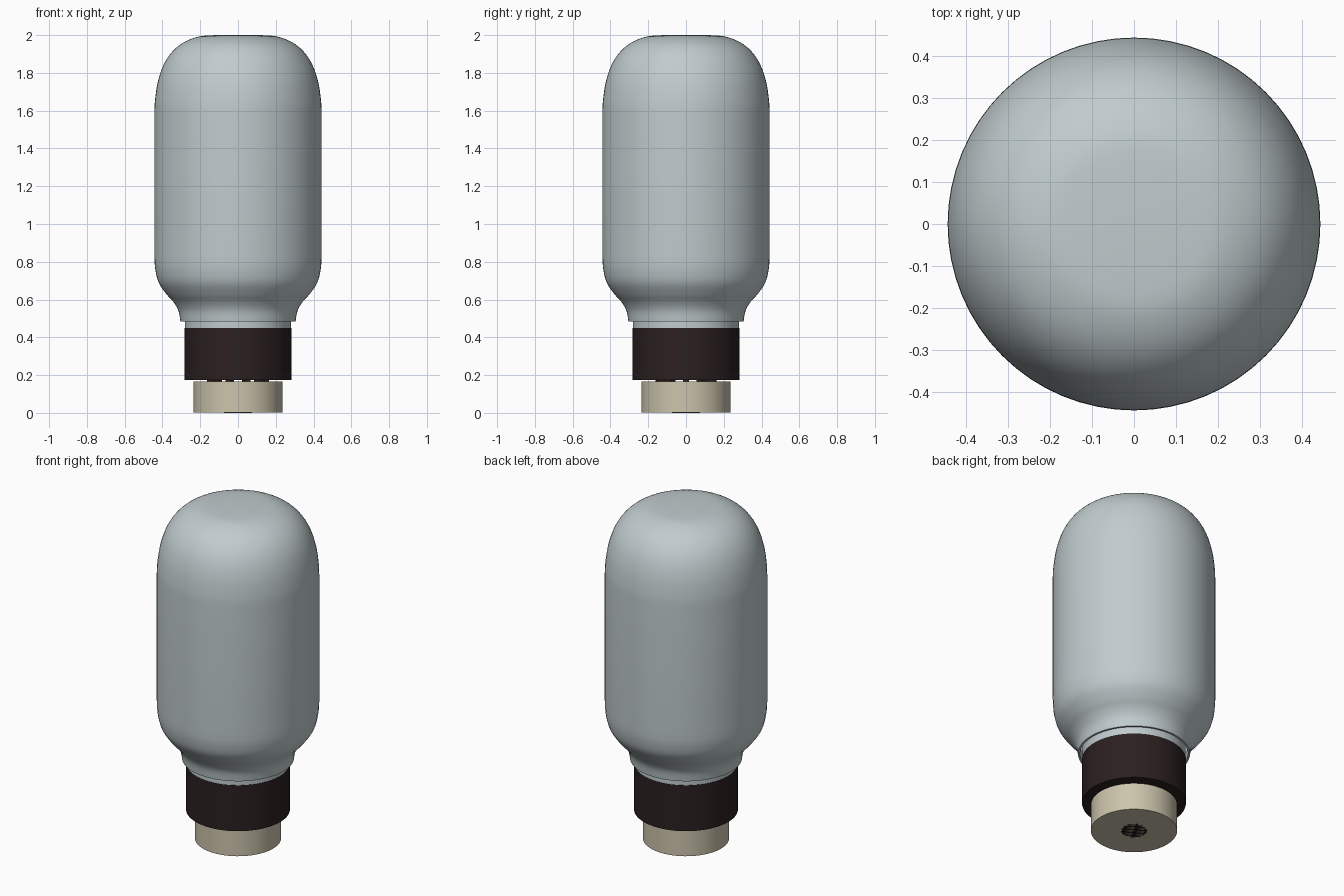
import bpy, bmesh, math
from mathutils import Matrix, Vector

cube = bpy.data.objects.get("Cube")
if cube:
    bpy.data.objects.remove(cube, do_unlink=True)


def material(name, rgb):
    mat = bpy.data.materials.new(name)
    mat.use_nodes = True
    mat.diffuse_color = (*rgb, 1)
    mat.node_tree.nodes["Principled BSDF"].inputs["Base Color"].default_value = (*rgb, 1)
    return mat


glass = material("pale grey glass", (0.53, 0.60, 0.615))
dark = material("dark brown", (0.024, 0.014, 0.014))
beige = material("beige", (0.60, 0.55, 0.41))


def finish(name, bm, mat):
    bmesh.ops.recalc_face_normals(bm, faces=bm.faces)
    mesh = bpy.data.meshes.new(name)
    bm.to_mesh(mesh)
    bm.free()
    mesh.materials.append(mat)
    obj = bpy.data.objects.new(name, mesh)
    bpy.context.collection.objects.link(obj)
    bpy.ops.object.select_all(action="DESELECT")
    obj.select_set(True)
    bpy.context.view_layer.objects.active = obj
    bpy.ops.object.shade_smooth_by_angle(angle=math.radians(35))
    return obj


def lathe(name, profile, mat, sides=64):
    """Spin a list of (radius, height) points round the z axis."""
    bm = bmesh.new()
    verts = [bm.verts.new((r, 0, z)) for r, z in profile]
    edges = [bm.edges.new(pair) for pair in zip(verts, verts[1:])]
    bmesh.ops.spin(bm, geom=verts + edges, cent=(0, 0, 0), axis=(0, 0, 1),
                   angle=math.tau, steps=sides)
    bmesh.ops.remove_doubles(bm, verts=bm.verts, dist=0.0001)
    return finish(name, bm, mat)


def smooth_curve(points, steps=5):
    """Pass a rounded curve through the profile points."""
    pts = [Vector(p) for p in points]
    pts = [pts[0]] + pts + [pts[-1]]
    out = []
    for a, b, c, d in zip(pts, pts[1:], pts[2:], pts[3:]):
        for i in range(steps):
            t = i / steps
            out.append((b * 2 + (c - a) * t + (a * 2 - b * 5 + c * 4 - d) * t**2
                        + (b * 3 - a - c * 3 + d) * t**3) / 2)
    return out + [pts[-1]]


def cylinder(name, radius, low, high, mat):
    return lathe(name, [(0, low), (radius, low), (radius, high), (0, high)], mat)


# Bottle body, standing neck down, with an open lip
crown = smooth_curve([(0.12, 2.0), (0.21, 1.992), (0.29, 1.96), (0.35, 1.91),
                      (0.395, 1.84), (0.425, 1.75), (0.44, 1.65), (0.443, 1.58)])
shoulder = smooth_curve([(0.443, 0.83), (0.438, 0.76), (0.42, 0.69), (0.38, 0.63),
                         (0.34, 0.585), (0.315, 0.54), (0.305, 0.485)])
lip = [(0.294, 0.485), (0.294, 0.54)]
lathe("bottle_body", [(0, 2.0)] + crown + shoulder + lip, glass)

# Neck, collar and stopper
cylinder("bottle_neck", 0.281, 0.44, 0.56, glass)
cylinder("collar", 0.283, 0.175, 0.45, dark)
cylinder("stopper", 0.235, 0.002, 0.165, beige)

# Pegs joining the stopper to the collar
bm = bmesh.new()
for i in range(10):
    turn = Matrix.Rotation(math.tau * i / 10, 4, "Z")
    bmesh.ops.create_cube(bm, size=1, matrix=turn @ Matrix.Translation((0.14, 0, 0.17))
                          @ Matrix.Diagonal((0.05, 0.03, 0.02, 1)))
finish("joining_pegs", bm, dark)

# Round grille of dark bars under the stopper
bm = bmesh.new()
turn = Matrix.Rotation(math.radians(-45), 4, "Z")
for i in range(-4, 5):
    offset = i * 0.016
    length = 2 * math.sqrt(0.07**2 - offset**2)
    bmesh.ops.create_cube(bm, size=1, matrix=turn @ Matrix.Translation((0, offset, 0.002))
                          @ Matrix.Diagonal((length, 0.009, 0.004, 1)))
finish("grille_bars", bm, dark)
